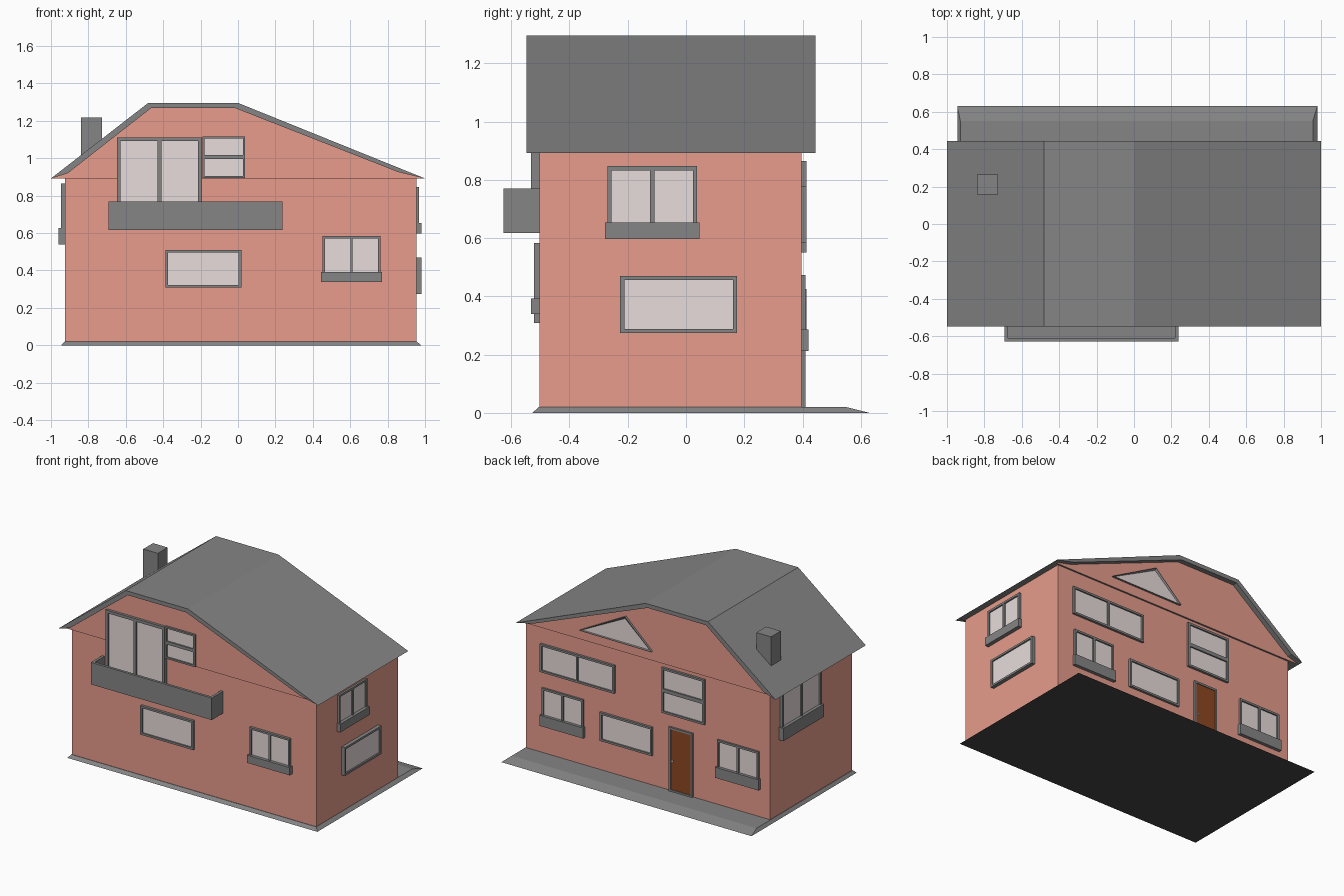
import bpy, bmesh
from mathutils import Vector

if "Cube" in bpy.data.objects:
    bpy.data.objects.remove(bpy.data.objects["Cube"])


def material(name, rgb):
    m = bpy.data.materials.new(name)
    m.diffuse_color = (*rgb, 1)
    m.use_nodes = True
    m.node_tree.nodes["Principled BSDF"].inputs["Base Color"].default_value = m.diffuse_color
    return m


WALL = material("terracotta_wall", (0.80, 0.335, 0.262))
GREY = material("grey_trim", (0.235, 0.235, 0.235))
GLASS = material("pale_glass", (0.81, 0.73, 0.715))
WOOD = material("brown_door", (0.27, 0.062, 0.016))
DARK = material("dark_underside", (0.06, 0.06, 0.06))

# Wall planes of the house body
X0, X1, Y0, Y1 = -0.925, 0.955, -0.503, 0.397
EAVE = 0.892

# Each side maps (along wall, height, distance out from wall) to world space
SIDES = {
    "front": lambda u, v, d: (u, Y0 - d, v),
    "back": lambda u, v, d: (u, Y1 + d, v),
    "right": lambda u, v, d: (X1 + d, u, v),
    "left": lambda u, v, d: (X0 - d, u, v),
}


def finish(name, bm, *mats):
    bmesh.ops.recalc_face_normals(bm, faces=bm.faces)
    me = bpy.data.meshes.new(name)
    bm.to_mesh(me)
    bm.free()
    for m in mats:
        me.materials.append(m)
    ob = bpy.data.objects.new(name, me)
    bpy.context.collection.objects.link(ob)
    return ob


def add_loft(bm, bottom, top):
    """Closed solid between two matching point loops."""
    a = [bm.verts.new(p) for p in bottom]
    b = [bm.verts.new(p) for p in top]
    n = len(a)
    faces = [bm.faces.new(a), bm.faces.new(b)]
    faces += [bm.faces.new((a[i], a[(i + 1) % n], b[(i + 1) % n], b[i])) for i in range(n)]
    return faces


def rect(x0, x1, y0, y1, z):
    return [(x0, y0, z), (x1, y0, z), (x1, y1, z), (x0, y1, z)]


def box(name, x0, x1, y0, y1, z0, z1, mat):
    bm = bmesh.new()
    add_loft(bm, rect(x0, x1, y0, y1, z0), rect(x0, x1, y0, y1, z1))
    return finish(name, bm, mat)


def wall_box(bm, side, u0, u1, v0, v1, d0, d1, mat=0):
    f = SIDES[side]
    loops = [[f(u, v, d) for u, v in ((u0, v0), (u1, v0), (u1, v1), (u0, v1))] for d in (d0, d1)]
    for face in add_loft(bm, *loops):
        face.material_index = mat


def window(name, side, u0, u1, v0, v1, cols=1, rows=1, depth=0.018, w=0.014,
           sill=0, sill_depth=0.03, pane=GLASS, pane_depth=None):
    """Frame bars around a recessed pane, with an optional sill box below."""
    bm = bmesh.new()
    for k in range(cols + 1):
        c = u0 + w / 2 + (u1 - u0 - w) * k / cols
        wall_box(bm, side, c - w / 2, c + w / 2, v0, v1, -0.005, depth)
    for k in range(rows + 1):
        h = w * (1.8 if 0 < k < rows else 1)
        c = v0 + w / 2 + (v1 - v0 - w) * k / rows
        wall_box(bm, side, u0, u1, c - h / 2, c + h / 2, -0.005, depth)
    pd = depth - 0.01 if pane_depth is None else pane_depth
    wall_box(bm, side, u0 + w / 2, u1 - w / 2, v0 + w / 2, v1 - w / 2, -0.005, pd, 1)
    if sill:
        wall_box(bm, side, u0 - 0.008, u1 + 0.008, v0 - sill, v0 + w, -0.005, sill_depth)
    return finish(name, bm, GREY, pane)


def extrude_profile(name, pts, y0, y1, *mats):
    bm = bmesh.new()
    add_loft(bm, [(x, y0, z) for x, z in pts], [(x, y1, z) for x, z in pts])
    return finish(name, bm, *mats)


# Sloped foundation slab, deeper at the back, with a dark underside
bm = bmesh.new()
add_loft(bm, rect(-0.945, 0.98, -0.527, 0.63, 0), rect(X0 - 0.003, X1 + 0.001, Y0 - 0.003, 0.55, 0.02))
slab = finish("foundation", bm, GREY, DARK)
for p in slab.data.polygons:
    p.material_index = 1 if p.normal.z < -0.9 else 0

# Main walls
box("walls", X0, X1, Y0, Y1, 0.018, EAVE + 0.005, WALL)

# Gable block with grey soffit, and the roof shell above it
inner = [(1.0, EAVE), (0.86, 0.925), (-0.015, 1.268), (-0.465, 1.268), (-0.91, 0.92), (-1.0, EAVE)]
outer = [(-0.48, 1.296), (0.0, 1.296)]
gable = extrude_profile("gable", inner, -0.515, 0.409, WALL, GREY)
for p in gable.data.polygons:
    p.material_index = 1 if p.normal.z < -0.9 else 0
extrude_profile("roof", inner + outer, -0.548, 0.444, GREY)

# Chimney
box("chimney", -0.84, -0.727, 0.158, 0.265, 0.95, 1.219, GREY)

# Balcony: an open tray
bm = bmesh.new()
for b in ((-0.693, 0.237, 0.617, 0.642, 0, 0.124),
          (-0.693, 0.237, 0.617, 0.77, 0.106, 0.124),
          (-0.693, -0.675, 0.617, 0.77, 0, 0.124),
          (0.219, 0.237, 0.617, 0.77, 0, 0.124)):
    wall_box(bm, "front", *b)
finish("balcony", bm, GREY)

# Front windows
window("balcony_door", "front", -0.647, -0.193, 0.64, 1.112, cols=2, depth=0.03, w=0.02)
window("balcony_window", "front", -0.191, 0.038, 0.894, 1.117, rows=2, depth=0.026, w=0.012)
window("front_low_window", "front", -0.388, 0.018, 0.309, 0.51)
window("front_side_window", "front", 0.452, 0.762, 0.38, 0.584, cols=2, w=0.013, sill=0.041)

# Right and left windows
window("right_upper_window", "right", -0.27, 0.038, 0.64, 0.847, cols=2, depth=0.014, sill=0.043, sill_depth=0.027)
window("right_low_window", "right", -0.226, 0.175, 0.274, 0.47, depth=0.026)
window("left_window", "left", -0.14, 0.29, 0.612, 0.864, cols=2, sill=0.074, depth=0.022, sill_depth=0.034)

# Back windows
for name, u in (("back_window_a", 0.507), ("back_window_b", -0.843)):
    window(name, "back", u, u + 0.318, 0.272, 0.474, cols=2, sill=0.06, depth=0.013, sill_depth=0.023)
window("back_low_window", "back", -0.025, 0.376, 0.227, 0.425, depth=0.016)
window("back_wide_window", "back", 0.265, 0.837, 0.583, 0.778, cols=2, depth=0.016)
window("back_stacked_window", "back", -0.427, -0.099, 0.55, 0.864, rows=2, depth=0.016)

# Back door with knob
window("back_door", "back", -0.335, -0.153, 0.018, 0.465, depth=0.013, pane=WOOD, pane_depth=0.008)
bm = bmesh.new()
wall_box(bm, "back", -0.186, -0.177, 0.228, 0.237, 0, 0.014)
finish("door_knob", bm, GLASS)

# Triangular gable window at the back: inset pane in a solid prism
bm = bmesh.new()
tri = [(0.525, 0.96), (0.175, 1.148), (-0.03, 0.957)]
loops = [[(x, y, z) for x, z in tri] for y in (0.40, 0.424)]
faces = add_loft(bm, *loops)
bmesh.ops.recalc_face_normals(bm, faces=bm.faces)
pane = faces[1]
bmesh.ops.inset_region(bm, faces=[pane], thickness=0.016, depth=0)
bmesh.ops.translate(bm, verts=pane.verts, vec=Vector((0, -0.008, 0)))
for f in bm.faces:
    f.material_index = 1 if f is pane else 0
finish("gable_window", bm, GREY, GLASS)
